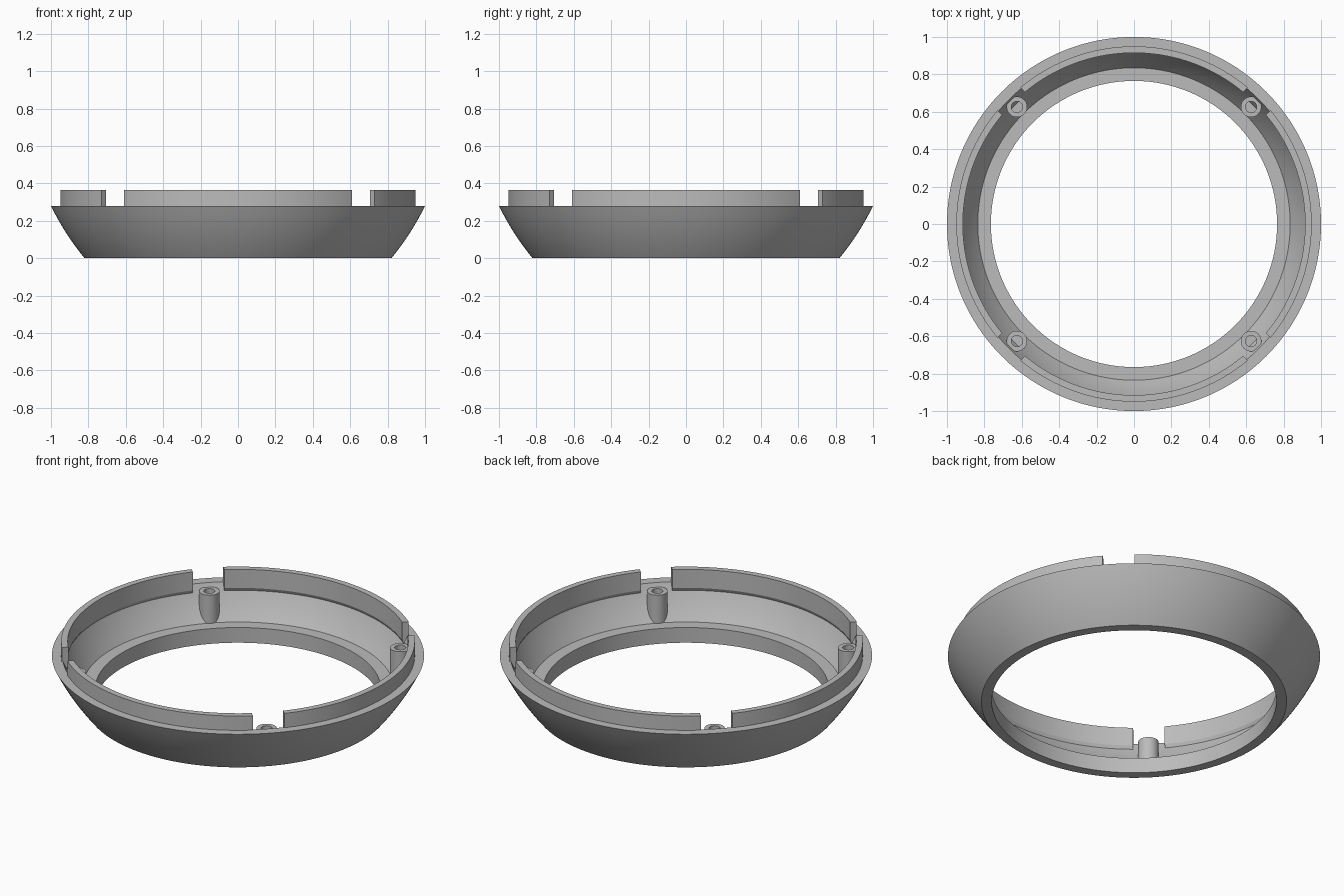
import bpy, bmesh, math
from mathutils import Vector

cube = bpy.data.objects.get("Cube")
if cube:
    bpy.data.objects.remove(cube)

grey = bpy.data.materials.new("plain grey")
grey.use_nodes = True
colour = (0.5, 0.5, 0.5, 1)
grey.diffuse_color = colour
grey.node_tree.nodes["Principled BSDF"].inputs["Base Color"].default_value = colour


def finish(name, bm):
    bmesh.ops.recalc_face_normals(bm, faces=bm.faces)
    mesh = bpy.data.meshes.new(name)
    bm.to_mesh(mesh)
    bm.free()
    mesh.materials.append(grey)
    obj = bpy.data.objects.new(name, mesh)
    bpy.context.collection.objects.link(obj)
    bpy.ops.object.select_all(action='DESELECT')
    obj.select_set(True)
    bpy.context.view_layer.objects.active = obj
    bpy.ops.object.shade_smooth_by_angle(angle=math.radians(25))
    return obj


def arc(start, end, bulge, steps=8):
    """Gently bowed profile line, bowed outward by the bulge."""
    a, b = Vector(start), Vector(end)
    side = Vector((b.y - a.y, a.x - b.x)).normalized()
    return [tuple(a.lerp(b, i / steps) + side * bulge * 4 * (i / steps) * (1 - i / steps))
            for i in range(steps + 1)]


def revolve(bm, profile, steps=192):
    """Closed (radius, height) profile turned through a full circle."""
    rings = []
    for i in range(steps):
        a = math.tau * i / steps
        rings.append([bm.verts.new((r * math.cos(a), r * math.sin(a), z)) for r, z in profile])
    n = len(profile)
    for i in range(steps):
        p, q = rings[i], rings[(i + 1) % steps]
        for j in range(n):
            k = (j + 1) % n
            bm.faces.new((p[j], q[j], q[k], p[k]))


# Bowl-shaped ring with an inner floor ledge
outer = arc((0.82, 0), (1, 0.28), 0.01)
inner = arc((0.835, 0.09), (0.943, 0.28), 0.007)
bm = bmesh.new()
revolve(bm, outer + inner[::-1] + [(0.765, 0.09), (0.765, 0)])
finish("shell_ring", bm)

# Raised locating lip with a chamfered foot, split by four diagonal notches
lip_outer, lip_inner, half_gap = 0.95, 0.915, 0.086
lip_profile = [(lip_outer, 0.365), (lip_inner, 0.365), (lip_inner, 0.255),
               (0.927, 0.23), (0.945, 0.27), (lip_outer, 0.28)]
for index, name in enumerate(("left", "back", "right", "front")):
    bm = bmesh.new()
    steps, rings = 48, []
    for i in range(steps + 1):
        t = 2 * i / steps - 1
        ring = []
        for r, z in lip_profile:
            a = index * math.pi / 2 + t * (math.pi / 4 - math.asin(half_gap / r))
            ring.append(bm.verts.new((r * math.cos(a), r * math.sin(a), z)))
        rings.append(ring)
    n = len(lip_profile)
    for p, q in zip(rings, rings[1:]):
        for j in range(n):
            k = (j + 1) % n
            bm.faces.new((p[j], q[j], q[k], p[k]))
    bm.faces.new(rings[0])
    bm.faces.new(rings[-1])
    finish(name + "_lip", bm)


def wall_height(r):
    """Height of the sloped inner wall at a radius, sunk slightly into it."""
    for (r0, z0), (r1, z1) in zip(inner, inner[1:]):
        if r0 <= r <= r1:
            return z0 + (z1 - z0) * (r - r0) / (r1 - r0) - 0.01
    return inner[0][1] - 0.01


# Screw bosses that fade into the wall, each with a blind hole
top, hole_floor, steps = 0.257, 0.19, 40
for x, side in ((0.626, "left"), (-0.626, "right")):
    for y, end in ((0.626, "back"), (-0.626, "front")):
        bm = bmesh.new()
        rings = []
        for radius, z in ((0.055, None), (0.055, top), (0.03, top), (0.03, hole_floor)):
            ring = []
            for i in range(steps):
                a = math.tau * i / steps
                px, py = x + radius * math.cos(a), y + radius * math.sin(a)
                h = min(wall_height(math.hypot(px, py)), top - 0.005) if z is None else z
                ring.append(bm.verts.new((px, py, h)))
            rings.append(ring)
        for p, q in zip(rings, rings[1:]):
            for i in range(steps):
                k = (i + 1) % steps
                bm.faces.new((p[i], p[k], q[k], q[i]))
        bm.faces.new(rings[-1])
        finish(f"{end}_{side}_screw_boss", bm)
